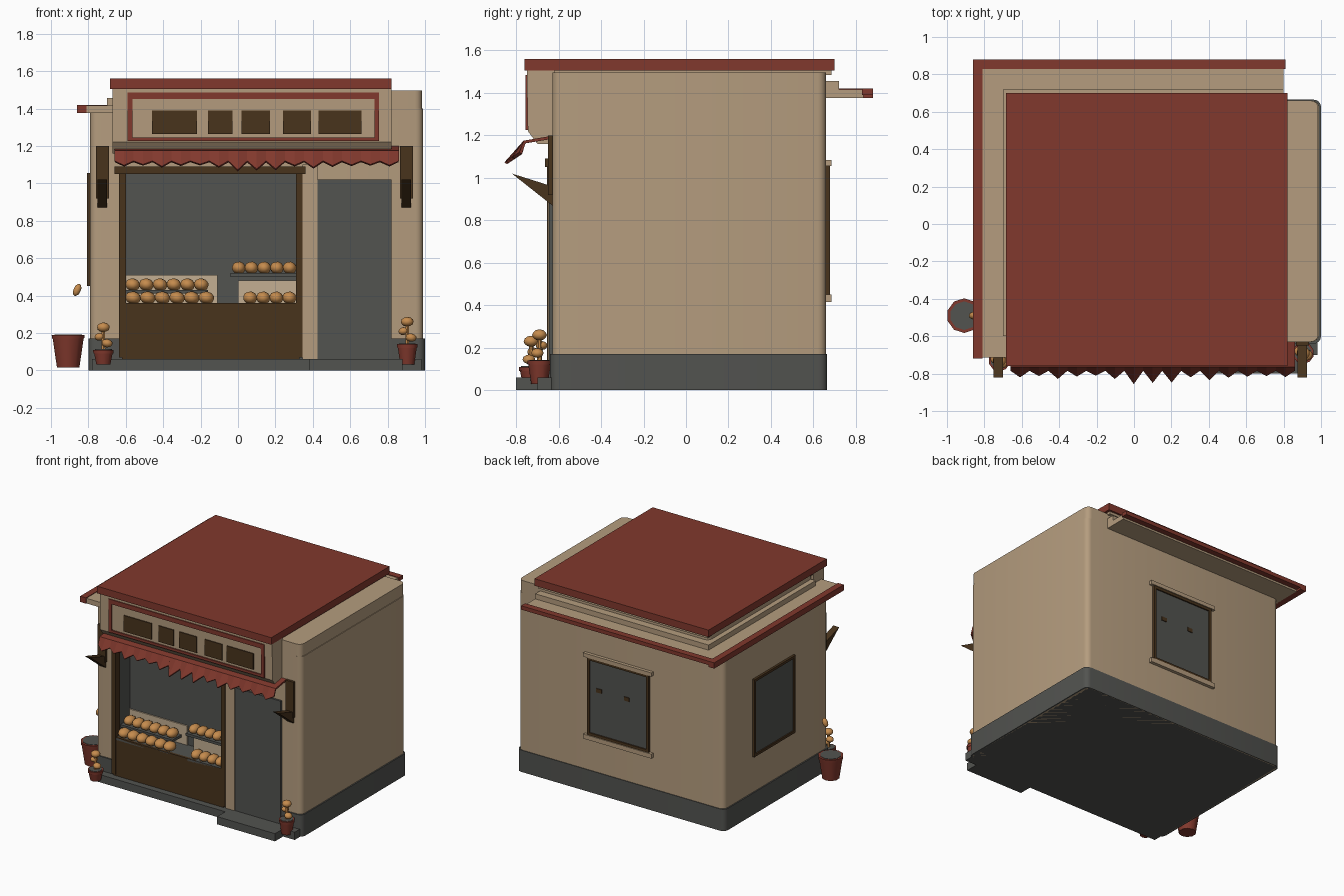
import bpy, bmesh, math, random
from mathutils import Matrix

if "Cube" in bpy.data.objects:
    bpy.data.objects.remove(bpy.data.objects["Cube"])
random.seed(4)

def mat(name, rgb):
    m = bpy.data.materials.new(name)
    m.diffuse_color = (*rgb, 1)
    m.use_nodes = True
    m.node_tree.nodes["Principled BSDF"].inputs["Base Color"].default_value = m.diffuse_color
    return m

TAN = mat("tan plaster", (0.46, 0.335, 0.21))
RED = mat("brick red", (0.22, 0.04, 0.026))
GREY = mat("slate grey", (0.085, 0.087, 0.08))
BROWN = mat("dark wood", (0.065, 0.033, 0.012))
BREAD = mat("baked orange", (0.56, 0.26, 0.075))
CREAM = mat("tray cream", (0.55, 0.43, 0.29))

def finish(name, bm, m, smooth=None):
    bmesh.ops.recalc_face_normals(bm, faces=bm.faces)
    me = bpy.data.meshes.new(name)
    bm.to_mesh(me)
    bm.free()
    ob = bpy.data.objects.new(name, me)
    bpy.context.collection.objects.link(ob)
    me.materials.append(m)
    if smooth:
        bpy.ops.object.select_all(action='DESELECT')
        ob.select_set(True)
        bpy.context.view_layer.objects.active = ob
        bpy.ops.object.shade_smooth_by_angle(angle=math.radians(smooth))
    return ob

def box(name, x, y, z, m, round_corners=0.0):
    """Box from (min, max) ranges, optionally with rounded vertical edges."""
    bm = bmesh.new()
    bmesh.ops.create_cube(bm, size=1)
    for v in bm.verts:
        v.co = [r[0] if c < 0 else r[1] for c, r in zip(v.co, (x, y, z))]
    if round_corners:
        es = [e for e in bm.edges if abs(e.verts[0].co.z - e.verts[1].co.z) > 1e-4]
        bmesh.ops.bevel(bm, geom=es, offset=round_corners, segments=4, profile=0.5, affect='EDGES')
    return finish(name, bm, m, 40 if round_corners else None)

def extrude_x(name, profile, x0, x1, m):
    """Prism with a (y, z) profile running along x."""
    bm = bmesh.new()
    f = bm.faces.new([bm.verts.new((x0, y, z)) for y, z in profile])
    r = bmesh.ops.extrude_face_region(bm, geom=[f])
    for v in r['geom']:
        if isinstance(v, bmesh.types.BMVert):
            v.co.x = x1
    return finish(name, bm, m)

def cone(name, x, y, z0, z1, r0, r1, m, n=10):
    bm = bmesh.new()
    bmesh.ops.create_cone(bm, cap_ends=True, segments=n, radius1=r0, radius2=r1, depth=z1 - z0,
                          matrix=Matrix.Translation((x, y, (z0 + z1) / 2)))
    return finish(name, bm, m, 45)

def blob(name, c, r, m, tilt=0.0):
    bm = bmesh.new()
    bmesh.ops.create_icosphere(bm, subdivisions=2, radius=1, matrix=Matrix.Translation(c)
                               @ Matrix.Rotation(tilt, 4, 'Y') @ Matrix.Diagonal((*r, 1)))
    return finish(name, bm, m, 50)

# Main walls with the shop window recess
walls = box("walls", (-0.79, 0.99), (-0.63, 0.66), (0.0, 1.40), TAN, 0.04)
cutter = box("recess_cutter", (-0.61, 0.32), (-0.9, -0.45), (0.36, 1.06), GREY)
cutter.hide_render = True
mod = walls.modifiers.new("recess", 'BOOLEAN')
mod.object, mod.operation, mod.solver = cutter, 'DIFFERENCE', 'EXACT'
mod.material_mode = 'TRANSFER'
bpy.context.view_layer.objects.active = walls
bpy.ops.object.modifier_apply(modifier=mod.name)
bpy.data.objects.remove(cutter)
box("shop_window_back", (-0.61, 0.32), (-0.46, -0.45), (0.36, 1.06), GREY)
box("upper_wall", (-0.66, 0.985), (-0.63, 0.66), (1.38, 1.495), TAN, 0.04)

# Stone base and front steps
box("base", (-0.80, 1.0), (-0.64, 0.665), (0.0, 0.17), GREY, 0.04)
box("front_plinth", (-0.78, 0.98), (-0.70, -0.6), (0.0, 0.06), GREY)
box("door_step", (0.38, 0.88), (-0.80, -0.6), (0.0, 0.06), GREY)

# Roof slab, and cornice on the left and back
box("roof", (-0.685, 0.82), (-0.76, 0.70), (1.505, 1.56), RED)
box("roof_underlay", (-0.665, 0.80), (-0.74, 0.685), (1.485, 1.506), TAN)
box("roof_step", (-0.70, 0.80), (-0.60, 0.72), (1.40, 1.455), TAN)
box("cornice_slab", (-0.815, 0.80), (-0.715, 0.835), (1.375, 1.415), TAN)
box("cornice_left_edge", (-0.86, -0.81), (-0.72, 0.88), (1.375, 1.42), RED)
box("cornice_back_edge", (-0.86, 0.81), (0.83, 0.88), (1.39, 1.42), RED)

# Front sign board with red border and plain wooden inlays
extrude_x("sign_board", [(-0.62, 1.505), (-0.75, 1.505), (-0.745, 1.22), (-0.70, 1.16), (-0.62, 1.16)],
          -0.67, 0.82, TAN)
box("sign_border_top", (-0.58, 0.74), (-0.757, -0.74), (1.45, 1.485), RED)
box("sign_border_bottom", (-0.58, 0.74), (-0.754, -0.74), (1.225, 1.245), RED)
for i, x in enumerate((-0.59, 0.73)):
    box(f"sign_border_side_{i}", (x, x + 0.025), (-0.756, -0.74), (1.225, 1.485), RED)
for i, (a, b) in enumerate(((-0.46, -0.22), (-0.16, -0.03), (0.02, 0.17), (0.24, 0.39), (0.43, 0.66))):
    box(f"sign_inlay_{i}", (a, b), (-0.755, -0.74), (1.265, 1.39), BROWN)

# Awning with pointed hanging fringe
bm = bmesh.new()
n = 30
rows = []
for i in range(n + 1):
    x = -0.66 + 1.52 * i / n
    d = random.uniform(0.3, 1) if i % 2 else 0
    tip = (x, -0.785 - 0.075 * d, 1.12 - 0.05 * d)
    rows.append([bm.verts.new(p) for p in ((x, -0.62, 1.20), (x, -0.765, 1.175), tip)])
for a, b in zip(rows, rows[1:]):
    for j in range(2):
        bm.faces.new((a[j], a[j + 1], b[j + 1], b[j]))
awning = finish("awning", bm, RED)
awning.modifiers.new("thickness", 'SOLIDIFY').thickness = 0.015

# Shop window frame and counter panel
for i, x in enumerate((-0.635, 0.31)):
    box(f"window_post_{i}", (x, x + 0.035), (-0.655, -0.60), (0.07, 1.06), BROWN)
box("window_header", (-0.66, 0.36), (-0.665, -0.60), (1.05, 1.09), BROWN)
box("counter_panel", (-0.62, 0.33), (-0.65, -0.60), (0.06, 0.36), BROWN)

# Door and the pillars around it
box("door_pillar", (0.345, 0.425), (-0.65, -0.60), (0.06, 1.10), TAN)
box("door", (0.425, 0.82), (-0.645, -0.60), (0.06, 1.02), GREY)

# Bread trays: (name, x range, shelf z, shelf y, loaves)
for name, x0, x1, z, y, count in (("left_low", -0.60, -0.13, 0.36, -0.60, 6), ("left_high", -0.60, -0.16, 0.43, -0.53, 6),
                                  ("right_low", 0.03, 0.31, 0.36, -0.60, 4), ("right_high", -0.03, 0.31, 0.52, -0.54, 5)):
    box(f"tray_{name}", (x0 - 0.01, x1), (y - 0.05, y + 0.07), (z - 0.02, z), GREY)
    step = (x1 - x0) / count
    for i in range(count):
        blob(f"loaf_{name}_{i}", (x0 + step * (i + 0.5), y, z + 0.028), (step * 0.55, 0.055, 0.034), BREAD, 0.2)
box("left_tray_back", (-0.61, -0.11), (-0.47, -0.46), (0.36, 0.51), CREAM)
box("right_tray_back", (0.0, 0.31), (-0.55, -0.54), (0.36, 0.48), CREAM)

# Windows on the back and left walls
def window(name, a0, a1, side):
    def part(p, a, z, depth, m):
        if side == 'back':
            box(f"{name}_{p}", a, (0.64, 0.66 + depth), z, m)
        else:
            box(f"{name}_{p}", (-0.79 - depth, -0.77), a, z, m)
    part("pane", (a0, a1), (0.46, 1.04), 0.008, GREY)
    for i, a in enumerate((a0 - 0.01, a1 - 0.01)):
        part(f"side_{i}", (a, a + 0.02), (0.46, 1.05), 0.018, BROWN)
    for i, z in enumerate((0.45, 1.035)):
        part(f"rail_{i}", (a0 - 0.01, a1 + 0.01), (z, z + 0.02), 0.018, BROWN)
    if side == 'back':
        part("hood", (a0 - 0.04, a1 + 0.04), (1.055, 1.085), 0.025, TAN)
        part("sill", (a0 - 0.04, a1 + 0.04), (0.415, 0.45), 0.025, TAN)
        for i, a in enumerate((0.02, 0.26)):
            part(f"latch_{i}", (a, a + 0.045), (0.80, 0.83), 0.014, BROWN)
window("back_window", -0.14, 0.37, 'back')
window("left_window", -0.19, 0.30, 'left')

# Wooden wall brackets either side of the shop front
for i, x in enumerate((-0.725, 0.90)):
    box(f"bracket_plate_{i}", (x - 0.035, x + 0.035), (-0.65, -0.62), (0.92, 1.20), BROWN)
    extrude_x(f"bracket_arm_{i}", [(-0.63, 0.87), (-0.82, 1.02), (-0.63, 0.96)], x - 0.025, x + 0.025, BROWN)

# Potted plants: big pot at the left side, small ones at the front corners
def pot(name, x, y, z0, z1, r):
    cone(name + "_pot", x, y, z0, z1, r * 0.7, r, RED)
    cone(name + "_rim", x, y, z1 - 0.02, z1, r, r * 1.03, RED)
    cone(name + "_soil", x, y, z1 - 0.004, z1 + 0.003, r * 0.85, r * 0.85, GREY)

pot("side", -0.908, -0.49, 0.015, 0.19, 0.09)
blob("side_leaf", (-0.86, -0.49, 0.43), (0.02, 0.02, 0.035), BREAD, 0.4)
for i, (x, y, top) in enumerate(((-0.72, -0.73, 0.11), (0.905, -0.69, 0.14))):
    pot(f"front_{i}", x, y, 0.03, top, 0.056)
    cone(f"front_stem_{i}", x, y, top, top + 0.13, 0.012, 0.01, BREAD, 6)
    for j, (dx, dz, r) in enumerate(((0.02, 0.035, 0.03), (-0.02, 0.07, 0.028), (0.0, 0.12, 0.035))):
        blob(f"front_flower_{i}_{j}", (x + dx, y - dx / 2, top + dz), (r, r, r * 0.75), BREAD, dx * 8)
